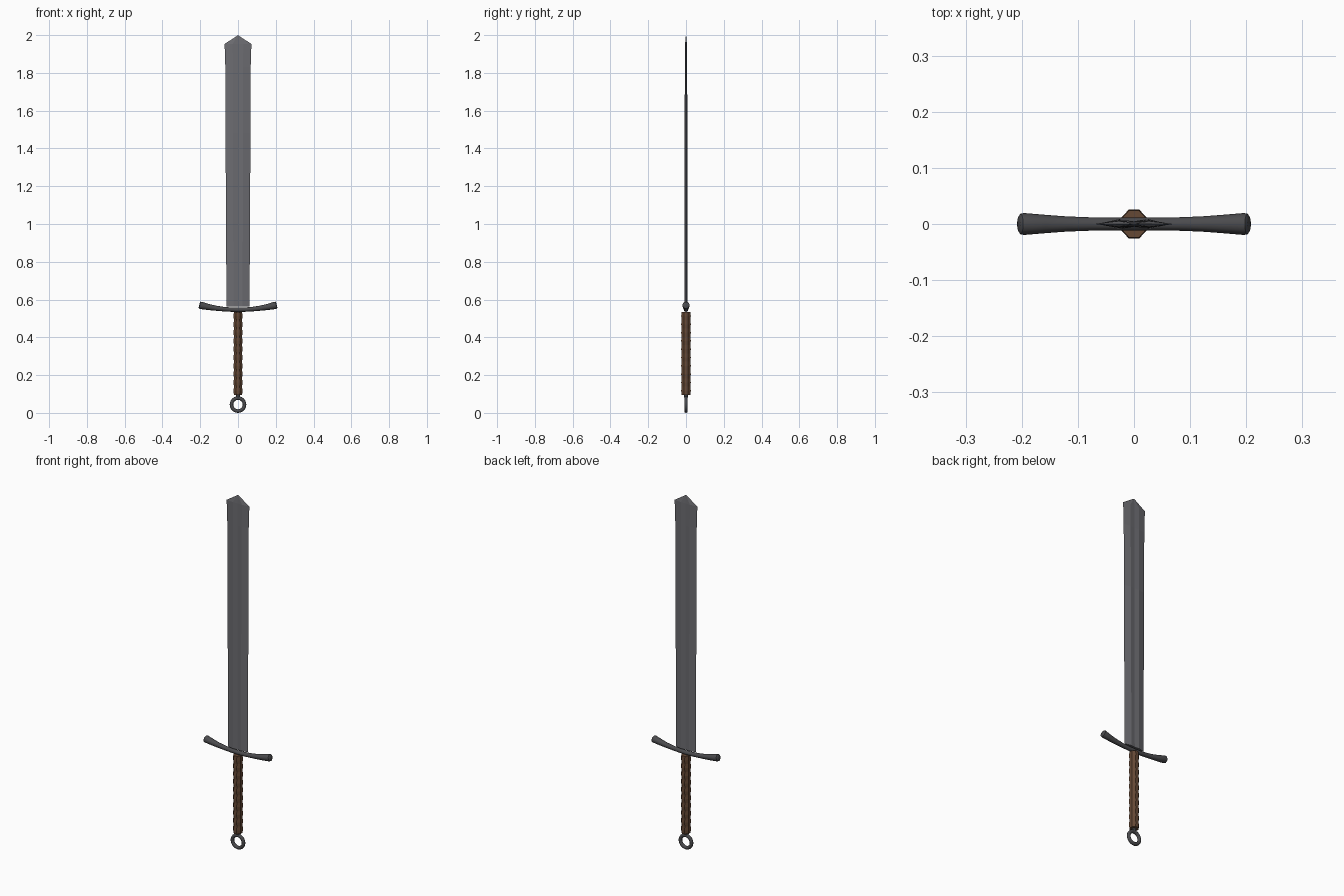
import bpy, bmesh, math
from mathutils import Vector

if "Cube" in bpy.data.objects:
    bpy.data.objects.remove(bpy.data.objects["Cube"])


def material(name, rgb):
    m = bpy.data.materials.new(name)
    m.diffuse_color = (*rgb, 1)
    m.use_nodes = True
    m.node_tree.nodes["Principled BSDF"].inputs["Base Color"].default_value = m.diffuse_color
    return m


def loft(name, rings, mat, smooth=None):
    """Skin a list of equal-length point rings and cap both ends."""
    bm = bmesh.new()
    loops = [[bm.verts.new(p) for p in ring] for ring in rings]
    n = len(loops[0])
    for a, b in zip(loops, loops[1:]):
        for i in range(n):
            j = (i + 1) % n
            bm.faces.new((a[i], a[j], b[j], b[i]))
    bm.faces.new(loops[0][::-1])
    bm.faces.new(loops[-1])
    bmesh.ops.remove_doubles(bm, verts=bm.verts, dist=1e-5)
    bmesh.ops.recalc_face_normals(bm, faces=bm.faces)
    me = bpy.data.meshes.new(name)
    bm.to_mesh(me)
    bm.free()
    ob = bpy.data.objects.new(name, me)
    bpy.context.collection.objects.link(ob)
    me.materials.append(mat)
    if smooth:
        bpy.ops.object.select_all(action='DESELECT')
        bpy.context.view_layer.objects.active = ob
        ob.select_set(True)
        bpy.ops.object.shade_smooth_by_angle(angle=math.radians(smooth))
    return ob


steel = material("blade_steel", (0.15, 0.15, 0.165))
iron = material("dark_iron", (0.07, 0.07, 0.075))
leather = material("brown_leather", (0.13, 0.065, 0.035))


# Blade: flat section with a shallow central groove, flaring before a blunt point
def blade_section(z, w, t):
    pts = [(w, 0), (0.4 * w, t), (0, 0.65 * t), (-0.4 * w, t),
           (-w, 0), (-0.4 * w, -t), (0, -0.65 * t), (0.4 * w, -t)]
    return [(x, y, z) for x, y in pts]


loft("blade", [blade_section(*s) for s in (
    (0.564, 0.061, 0.009), (1.48, 0.066, 0.0075), (1.83, 0.067, 0.006),
    (1.953, 0.071, 0.005), (1.9985, 0.002, 0.0008))], steel)

# Crossguard: upward-curving round bar with flared, bevelled ends
half = [(0.0, 0.0115), (0.04, 0.0115), (0.08, 0.012), (0.12, 0.0135),
        (0.16, 0.0165), (0.196, 0.0195), (0.202, 0.0185), (0.205, 0.014)]
bar = [(-x, r) for x, r in half[:0:-1]] + half
sides = 12
rings = []
for x, r in bar:
    centre = Vector((x, 0, 0.546 + 0.6 * x * x))
    up = Vector((-1.2 * x, 0, 1)).normalized()
    rings.append([centre + up * r * math.cos(a) + Vector((0, r * math.sin(a), 0))
                  for a in (math.tau * i / sides for i in range(sides))])
loft("crossguard", rings, iron, 40)

# Grip: octagonal handle with a row of slight leather wrap bulges
rings = []
wraps = 10
for k in range(2 * wraps + 1):
    z = 0.095 + 0.44 * k / (2 * wraps)
    r = 0.0275 if k % 2 else 0.0258
    rings.append([(0.92 * r * math.cos(a), r * math.sin(a), z)
                  for a in (math.tau * (i + 0.5) / 8 for i in range(8))])
loft("grip", rings, leather)

# Pommel ring
bpy.ops.mesh.primitive_torus_add(major_radius=0.0345, minor_radius=0.0095,
                                 major_segments=24, minor_segments=10,
                                 location=(0, 0, 0.044),
                                 rotation=(math.pi / 2, 0, 0))
ring = bpy.context.object
ring.name = "pommel_ring"
ring.data.materials.append(iron)
# Short neck tying the ring to the grip
loft("pommel_neck", [[(0.01 * math.cos(a), 0.01 * math.sin(a), z)
                      for a in (math.tau * i / 8 for i in range(8))]
                     for z in (0.082, 0.1)], iron)
bpy.context.view_layer.objects.active = ring
bpy.ops.object.select_all(action='DESELECT')
ring.select_set(True)
bpy.ops.object.shade_smooth_by_angle(angle=math.radians(50))
